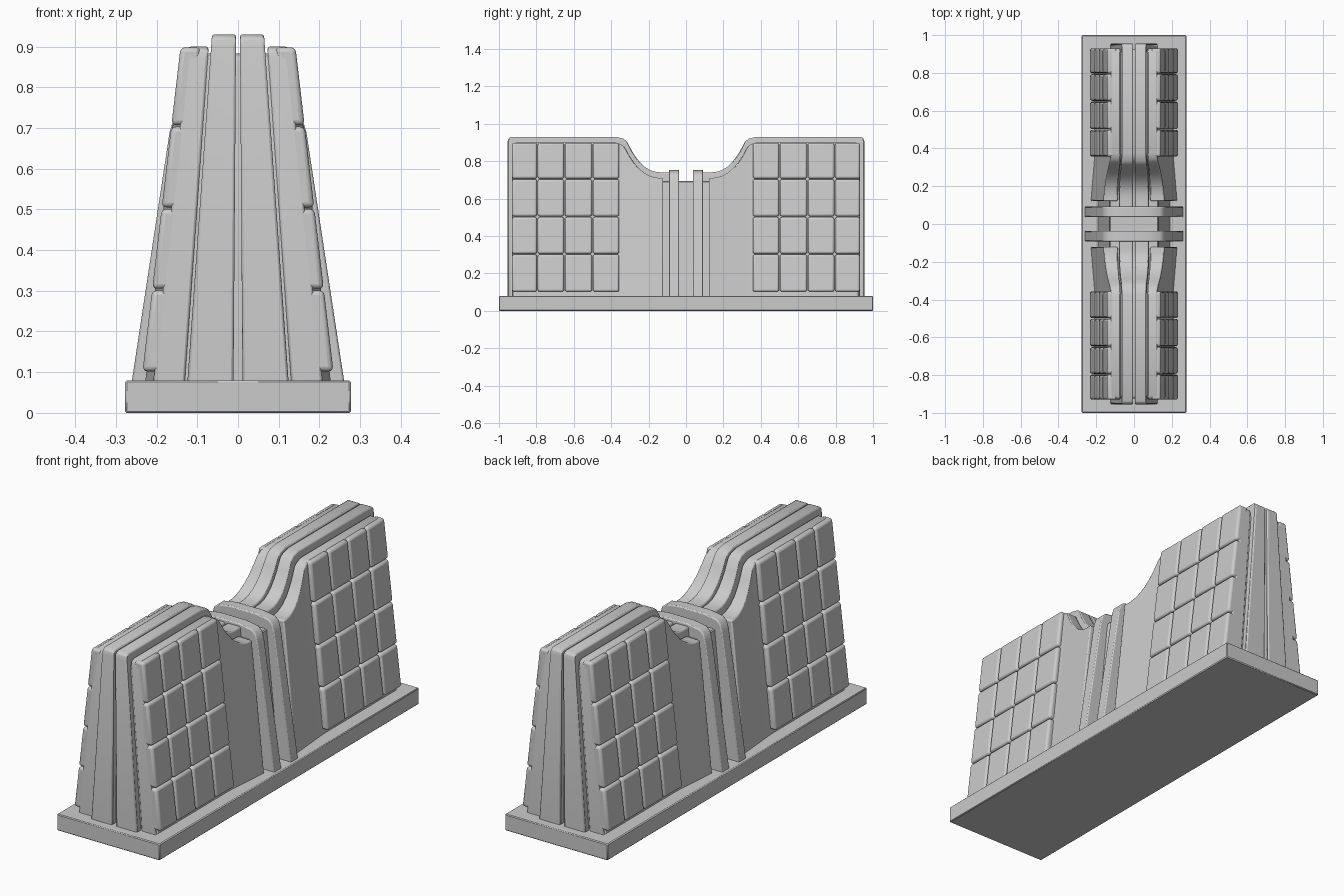
import bpy, bmesh

cube = bpy.data.objects.get("Cube")
if cube:
    bpy.data.objects.remove(cube, do_unlink=True)

concrete = bpy.data.materials.new("concrete_grey")
concrete.use_nodes = True
GREY = (0.6, 0.6, 0.6, 1)
concrete.diffuse_color = GREY
concrete.node_tree.nodes["Principled BSDF"].inputs["Base Color"].default_value = GREY

FLOOR = 0.07   # parts sink slightly into the plinth


def finish(name, bm, bevel, segments=2):
    bmesh.ops.recalc_face_normals(bm, faces=bm.faces)
    mesh = bpy.data.meshes.new(name)
    bm.to_mesh(mesh)
    bm.free()
    obj = bpy.data.objects.new(name, mesh)
    bpy.context.collection.objects.link(obj)
    mesh.materials.append(concrete)
    mod = obj.modifiers.new("soft_edges", 'BEVEL')
    mod.width = bevel
    mod.segments = segments
    mod.limit_method = 'ANGLE'
    mod.angle_limit = 0.6
    bpy.ops.object.select_all(action='DESELECT')
    obj.select_set(True)
    bpy.context.view_layer.objects.active = obj
    bpy.ops.object.shade_smooth_by_angle(angle=0.6)
    return obj


def loft(bm, sections):
    """Skin closed rings of equal length and cap both ends."""
    rings = [[bm.verts.new(p) for p in ring] for ring in sections]
    for a, b in zip(rings, rings[1:]):
        n = len(a)
        for i in range(n):
            j = (i + 1) % n
            bm.faces.new((a[i], a[j], b[j], b[i]))
    bm.faces.new(rings[0])
    bm.faces.new(rings[-1])


def crest(start, end, drop):
    """Top outline (y, z): low saddle, sweeping curve, then a level crest."""
    pts = [(start, 0.74 - drop)]
    for i in range(9):
        t = i / 8
        y = 0.125 + 0.19 * t + drop * 0.4 * t
        if y > start + 0.005:
            pts.append((y, 0.74 - drop + 0.165 * t ** 2.5))
    pts += [(0.335 + drop * 0.4, 0.92 - drop), (0.375, 0.93 - drop),
            (end - 0.022, 0.93 - drop), (end - 0.006, 0.922 - drop), (end, 0.90 - drop)]
    return pts


def taper(top, bottom):
    """Half width as a linear function of height."""
    return lambda z: bottom + (top - bottom) * (z - 0.08) / 0.82


def fin(name, outline, inner, outer, sx, flare=0.0):
    bm = bmesh.new()
    rings = []
    for y, z in outline:
        f = flare * max(0.0, min(1.0, (0.36 - abs(y)) / 0.24))
        rings.append([(sx * inner(FLOOR), y, FLOOR), (sx * (outer(FLOOR) + f), y, FLOOR),
                      (sx * (outer(z) + f), y, z), (sx * inner(z), y, z)])
    loft(bm, rings)
    finish(name, bm, 0.006)


def mirrored(outline, sy):
    return [(sy * y, z) for y, z in outline]


# plinth
bm = bmesh.new()
loft(bm, [[(-0.277, y, 0), (0.277, y, 0), (0.277, y, 0.08), (-0.277, y, 0.08)] for y in (-1, 1)])
finish("plinth", bm, 0.004, 1)

# solid core, recessed between the fins
half = crest(0.0, 0.925, 0.047)
core_outline = mirrored(half[::-1], -1) + half[1:]
core_width = taper(0.108, 0.19)
bm = bmesh.new()
loft(bm, [[(-core_width(FLOOR), y, FLOOR), (core_width(FLOOR), y, FLOOR),
           (core_width(z), y, z), (-core_width(z), y, z)] for y, z in core_outline])
finish("core", bm, 0.004, 1)

# rounded tiles of one panel
ROWS = [0.1, 0.303, 0.503, 0.705, 0.9]
COLUMNS = [0.355, 0.5, 0.65, 0.795, 0.932]
tile_face = taper(0.141, 0.237)


def tile_panel(name, sx, sy):
    bm = bmesh.new()
    gap = 0.002
    for z0, z1 in zip(ROWS, ROWS[1:]):
        for y0, y1 in zip(COLUMNS, COLUMNS[1:]):
            loft(bm, [[(sx * (tile_face(z) - 0.05), sy * (y0 + gap), z),
                       (sx * tile_face(z), sy * (y0 + gap), z),
                       (sx * tile_face(z), sy * (y1 - gap), z),
                       (sx * (tile_face(z) - 0.05), sy * (y1 - gap), z)]
                      for z in (z0 + gap, z1 - gap)])
    finish(name, bm, 0.012, 3)


# fins and panels on all four quarters
for sy, end in ((-1, "front"), (1, "back")):
    for sx, side in ((1, "left"), (-1, "right")):
        tag = f"{end}_{side}"
        fin("inner_fin_" + tag, mirrored(crest(0.065, 0.955, 0.0), sy),
            taper(0.005, 0.011), taper(0.066, 0.124), sx)
        fin("outer_fin_" + tag, mirrored(crest(0.122, 0.93, 0.03), sy),
            taper(0.072, 0.13), taper(0.122, 0.208), sx, 0.02)
        tile_panel("tile_panel_" + tag, sx, sy)

    # arched rib straddling the saddle
    side_pts = [(0.262, FLOOR), (0.168, 0.69), (0.157, 0.725), (0.137, 0.742), (0.07, 0.753)]
    section = side_pts + [(-x, z) for x, z in side_pts[::-1]]
    bm = bmesh.new()
    loft(bm, [[(x, sy * y, z) for x, z in section] for y in (0.037, 0.092)])
    finish("rib_" + end, bm, 0.005)
